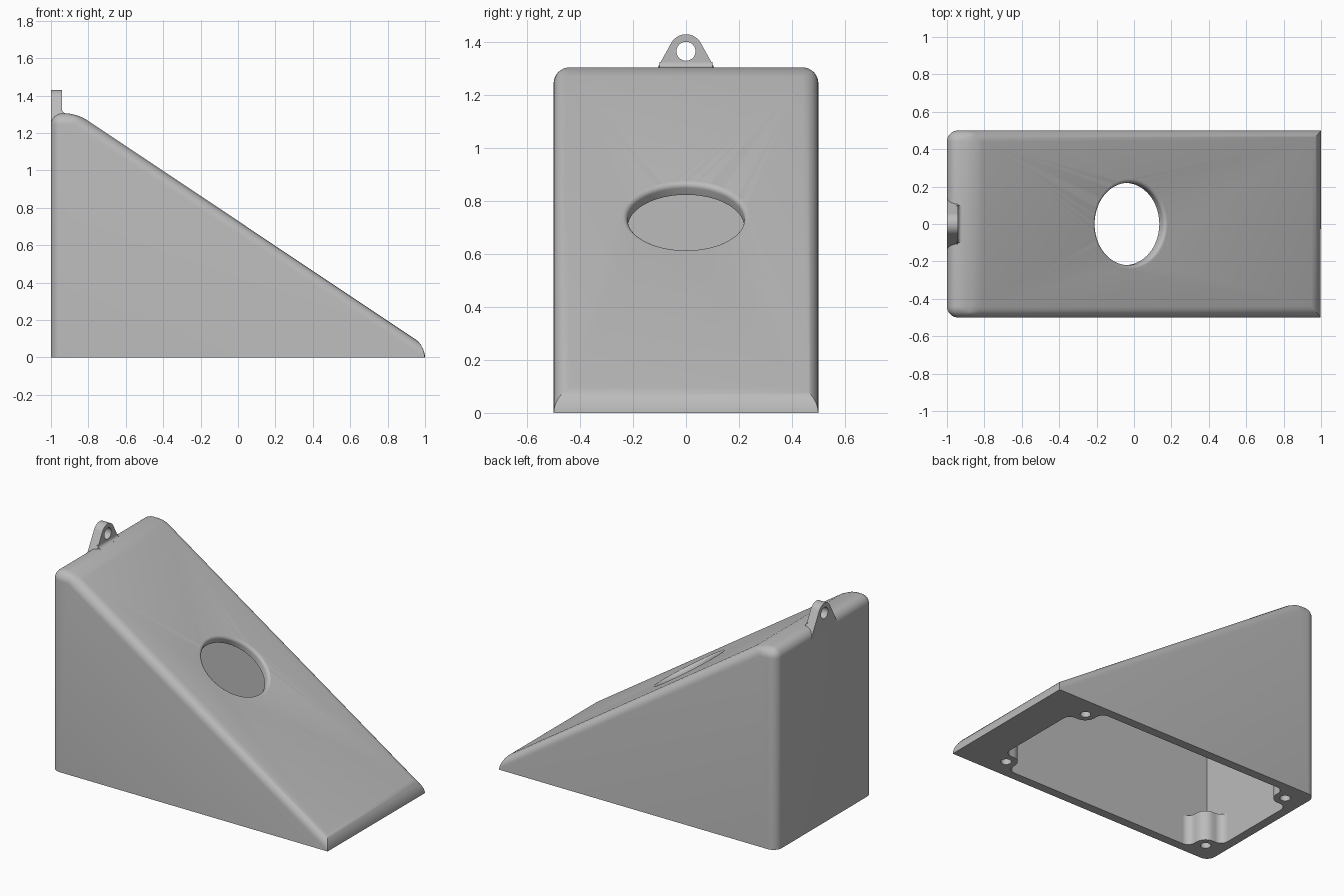
import bpy, bmesh, math
from mathutils import Vector, Matrix

if "Cube" in bpy.data.objects:
    bpy.data.objects.remove(bpy.data.objects["Cube"])

SLOPE, RISE = 0.667, 0.73      # sloped face: z = RISE - SLOPE * x
TOP, HALF, WALL, ROUND = 1.305, 0.5, 0.06, 0.06

grey = bpy.data.materials.new("light_grey")
grey.use_nodes = True
grey.diffuse_color = (0.5, 0.5, 0.5, 1)
grey.node_tree.nodes["Principled BSDF"].inputs["Base Color"].default_value = (0.5, 0.5, 0.5, 1)

AXES = {
    "x": lambda a, b, t: (t, a, b),
    "y": lambda a, b, t: (a, t, b),
    "z": lambda a, b, t: (a, b, t),
}


def arc(cx, cy, r, start, end, n=8):
    angles = [math.radians(start + (end - start) * i / n) for i in range(n + 1)]
    return [(cx + r * math.cos(a), cy + r * math.sin(a)) for a in angles]


def circle(cx, cy, r, n=32):
    return arc(cx, cy, r, 0, 360, n)[:-1]


def finish(name, bm):
    bmesh.ops.recalc_face_normals(bm, faces=bm.faces)
    mesh = bpy.data.meshes.new(name)
    bm.to_mesh(mesh)
    bm.free()
    mesh.materials.append(grey)
    obj = bpy.data.objects.new(name, mesh)
    bpy.context.collection.objects.link(obj)
    return obj


def prism_bm(points, axis, low, high):
    """Extrude a closed outline along one axis."""
    bm = bmesh.new()
    place = AXES[axis]
    ends = [[bm.verts.new(place(a, b, t)) for a, b in points] for t in (low, high)]
    for ring in ends:
        bm.faces.new(ring)
    for i in range(len(points)):
        j = i - 1
        bm.faces.new((ends[0][j], ends[0][i], ends[1][i], ends[1][j]))
    bmesh.ops.recalc_face_normals(bm, faces=bm.faces)
    return bm


def prism(name, *args):
    return finish(name, prism_bm(*args))


def cut(target, cutter):
    """Subtract the cutter, bake the result and discard the cutter."""
    mod = target.modifiers.new("cut", "BOOLEAN")
    mod.operation, mod.solver, mod.object = "DIFFERENCE", "EXACT", cutter
    bpy.context.view_layer.update()
    graph = bpy.context.evaluated_depsgraph_get()
    mesh = bpy.data.meshes.new_from_object(target.evaluated_get(graph))
    target.modifiers.clear()
    target.data = mesh
    bpy.data.objects.remove(cutter)


# Wedge body: extended below the floor, rounded, then trimmed flat
outline = [(-1, -0.4), (1, -0.4), (1, RISE - SLOPE), ((RISE - TOP) / SLOPE, TOP), (-1, TOP)]
bm = prism_bm(outline, "y", -HALF, HALF)


def is_rounded(edge):
    a, b = (v.co for v in edge.verts)
    on_floor = max(a.z, b.z) < 0
    front_upright = min(a.x, b.x) > 0.99 and abs(a.z - b.z) > 0.1
    return not (on_floor or front_upright)


bmesh.ops.bevel(bm, geom=[e for e in bm.edges if is_rounded(e)], offset=ROUND,
                offset_type="OFFSET", segments=8, profile=0.5, affect="EDGES")
bmesh.ops.bisect_plane(bm, geom=bm.verts[:] + bm.edges[:] + bm.faces[:],
                       plane_co=(0, 0, 0), plane_no=(0, 0, -1), clear_outer=True)
bmesh.ops.holes_fill(bm, edges=[e for e in bm.edges if e.is_boundary], sides=0)
body = finish("wedge_shell", bm)

# Hollow interior, open underneath
inner_rise = RISE - 0.05 * math.hypot(1, SLOPE)
ceiling = TOP - WALL
front = 0.76
cavity = prism("cavity_cutter", [
    (WALL - 1, -0.1), (front, -0.1), (front, inner_rise - SLOPE * front),
    ((inner_rise - ceiling) / SLOPE, ceiling), (WALL - 1, ceiling)],
    "y", WALL - HALF, HALF - WALL)

# Screw posts stay solid in the four corners of the cavity
R, F = 0.07, 0.05
post = ([(-R - F, 0.12)] + arc(-R - F, R - F, F, 84, 0) + arc(0, 0, R, 180, 270)
        + arc(R - F, -R - F, F, 90, 6) + [(0.12, -R - F), (0.12, 0.12)])
corners = [(x, side * 0.37) for x in (-0.87, 0.69) for side in (-1, 1)]
for x, y in corners:
    sx, sy = math.copysign(1, x), math.copysign(1, y)
    cut(cavity, prism("post_cutter", [(x + sx * u, y + sy * v) for u, v in post], "z", -0.2, 0.2))
cut(body, cavity)
for x, y in corners:
    cut(body, prism("screw_cutter", circle(x, y, 0.032, 24), "z", -0.1, 0.14))

# Round opening through the slope, with a softened rim
lip = 0.02
rings = [(0.22, -0.12)] + [
    (0.22 + lip * (1 - math.cos(a)), lip * (math.sin(a) - 1))
    for a in (math.pi / 12 * i for i in range(7))] + [(0.22 + lip, 0.06)]
bm = bmesh.new()
loops = [[bm.verts.new((a, b, h)) for a, b in circle(0, 0, r, 64)] for r, h in rings]
bm.faces.new(loops[0])
bm.faces.new(loops[-1])
for low, high in zip(loops, loops[1:]):
    for i in range(len(low)):
        bm.faces.new((low[i - 1], low[i], high[i], high[i - 1]))
normal = Vector((SLOPE, 0, 1))
centre = Vector((-0.02, 0, RISE + SLOPE * 0.02))
bm.transform(Matrix.Translation(centre) @ normal.to_track_quat("Z", "Y").to_matrix().to_4x4())
cut(body, finish("opening_cutter", bm))

# Hanging tab with eyelet
eye = 1.366
tab = prism("hanging_tab", [(-0.14, ceiling), (0.14, ceiling)] + arc(0, eye, 0.064, 28, 152, 20),
            "x", -1, -0.94)
cut(tab, prism("eyelet_cutter", circle(0, eye, 0.036), "x", -1.1, -0.8))

# Small fillet where the tab meets the top
fillet = prism("tab_fillet", [(-0.95, 1.28), (-0.95, TOP + 0.02)]
               + arc(-0.92, TOP + 0.02, 0.02, 180, 270) + [(-0.92, 1.28)], "y", -0.1, 0.1)

# Smooth the rounded surfaces, keep creases sharp
bpy.ops.object.select_all(action="DESELECT")
for obj in (body, tab, fillet):
    obj.select_set(True)
bpy.context.view_layer.objects.active = body
bpy.ops.object.shade_smooth_by_angle(angle=math.radians(30))
